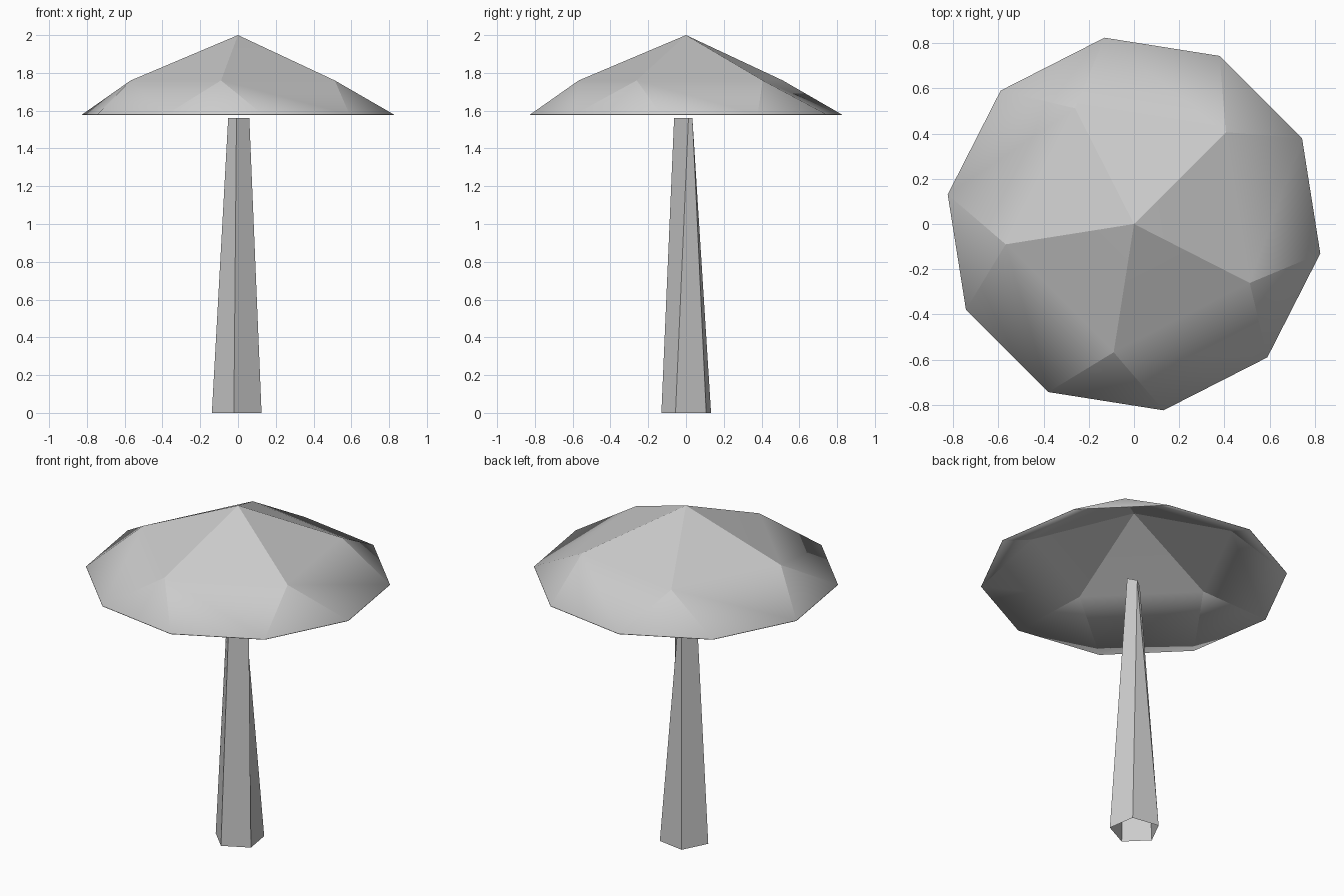
import bpy
import bmesh
from math import cos, sin, radians

old = bpy.data.objects.get("Cube")
if old:
    bpy.data.objects.remove(old, do_unlink=True)

grey = bpy.data.materials.new("plain grey")
grey.use_nodes = True
colour = (0.6, 0.6, 0.6, 1)
grey.diffuse_color = colour
grey.node_tree.nodes["Principled BSDF"].inputs["Base Color"].default_value = colour


def ring(bm, sides, radius, start, z):
    step = 360 / sides
    angles = [radians(start + step * i) for i in range(sides)]
    return [bm.verts.new((radius * cos(a), radius * sin(a), z)) for a in angles]


def finish(bm, name):
    bmesh.ops.recalc_face_normals(bm, faces=bm.faces)
    mesh = bpy.data.meshes.new(name)
    bm.to_mesh(mesh)
    bm.free()
    mesh.materials.append(grey)
    obj = bpy.data.objects.new(name, mesh)
    bpy.context.collection.objects.link(obj)
    return obj


def dome_shell(bm, drop):
    """Five facets round a peak, widening to a ten-sided rim."""
    peak = bm.verts.new((0, 0, 2 - drop))
    mid = ring(bm, 5, 0.575, 45, 1.76 - drop)
    rim = ring(bm, 10, 0.835, 27, 1.58 - drop)
    for i in range(5):
        a, b = mid[i], mid[(i + 1) % 5]
        r0, r1, r2 = (rim[(2 * i + k) % 10] for k in range(3))
        bm.faces.new((peak, a, b))
        bm.faces.new((a, r1, r2, b))
        bm.faces.new((a, r0, r1))
    # crisp ridges, soft bend within each facet
    for i in range(5):
        for end in (peak, rim[2 * i], rim[2 * i + 1]):
            bm.edges.get((mid[i], end)).smooth = False
    return rim


# cap: a thin hollow shell, rounded in shading over its rim
bm = bmesh.new()
outer = dome_shell(bm, 0)
inner = dome_shell(bm, 0.003)
for i in range(10):
    j = (i + 1) % 10
    bm.faces.new((outer[i], inner[i], inner[j], outer[j]))
for face in bm.faces:
    face.smooth = True
finish(bm, "cap")

# stem: five-sided open tube tapering to four corners
bm = bmesh.new()
base = ring(bm, 5, 0.14, 45, 0)
for v in base:
    v.co.y += 0.008
corners = [(0.005, 0.034), (-0.052, -0.012), (-0.008, -0.063), (0.06, 0.013)]
top = [bm.verts.new((x, y, 1.56)) for x, y in corners]
top.insert(0, top[0])
for i in range(5):
    j = (i + 1) % 5
    loop = [base[i], base[j], top[j], top[i]]
    bm.faces.new(loop[:3] if top[i] == top[j] else loop)
finish(bm, "stem")
